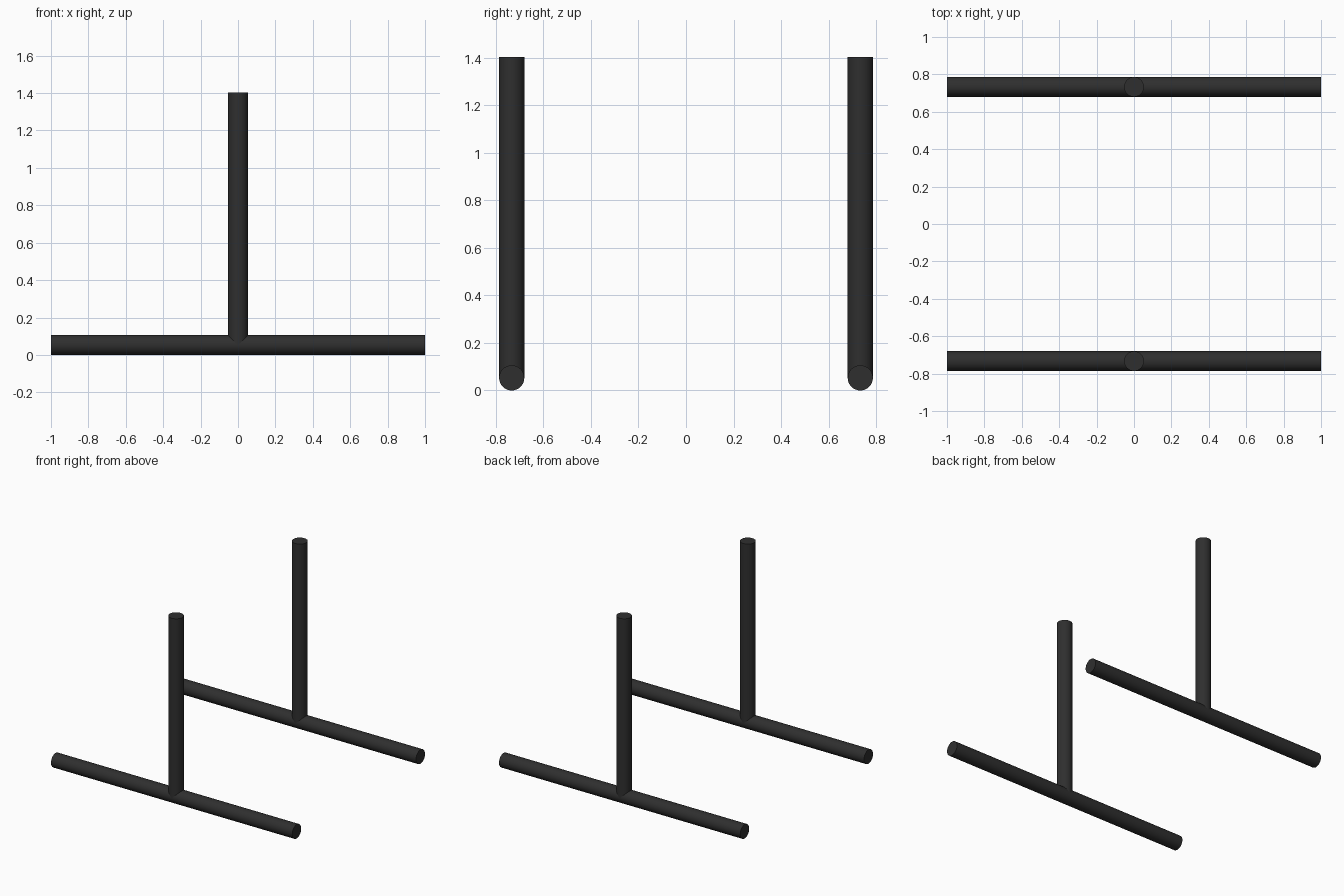
import bpy
from math import pi, radians

cube = bpy.data.objects.get("Cube")
if cube:
    bpy.data.objects.remove(cube, do_unlink=True)

RADIUS = 0.053
SPACING = 0.733
HEIGHT = 1.403

# Dark pipe colour
black = bpy.data.materials.new("charcoal_black")
black.use_nodes = True
colour = (0.028, 0.028, 0.028, 1)
black.diffuse_color = colour
black.node_tree.nodes["Principled BSDF"].inputs["Base Color"].default_value = colour


def pipe(name, length, location, rotation=(0, 0, 0)):
    bpy.ops.mesh.primitive_cylinder_add(
        vertices=32, radius=RADIUS, depth=length, location=location, rotation=rotation)
    obj = bpy.context.object
    obj.name = name
    obj.data.materials.append(black)
    bpy.ops.object.shade_smooth_by_angle(angle=radians(30))


# Two matching stands: a floor bar with an upright post rising from its middle
for side, y in (("front", -SPACING), ("back", SPACING)):
    pipe(side + "_floor_bar", 2, (0, y, RADIUS), (0, pi / 2, 0))
    pipe(side + "_upright_post", HEIGHT - RADIUS, (0, y, (HEIGHT + RADIUS) / 2))
